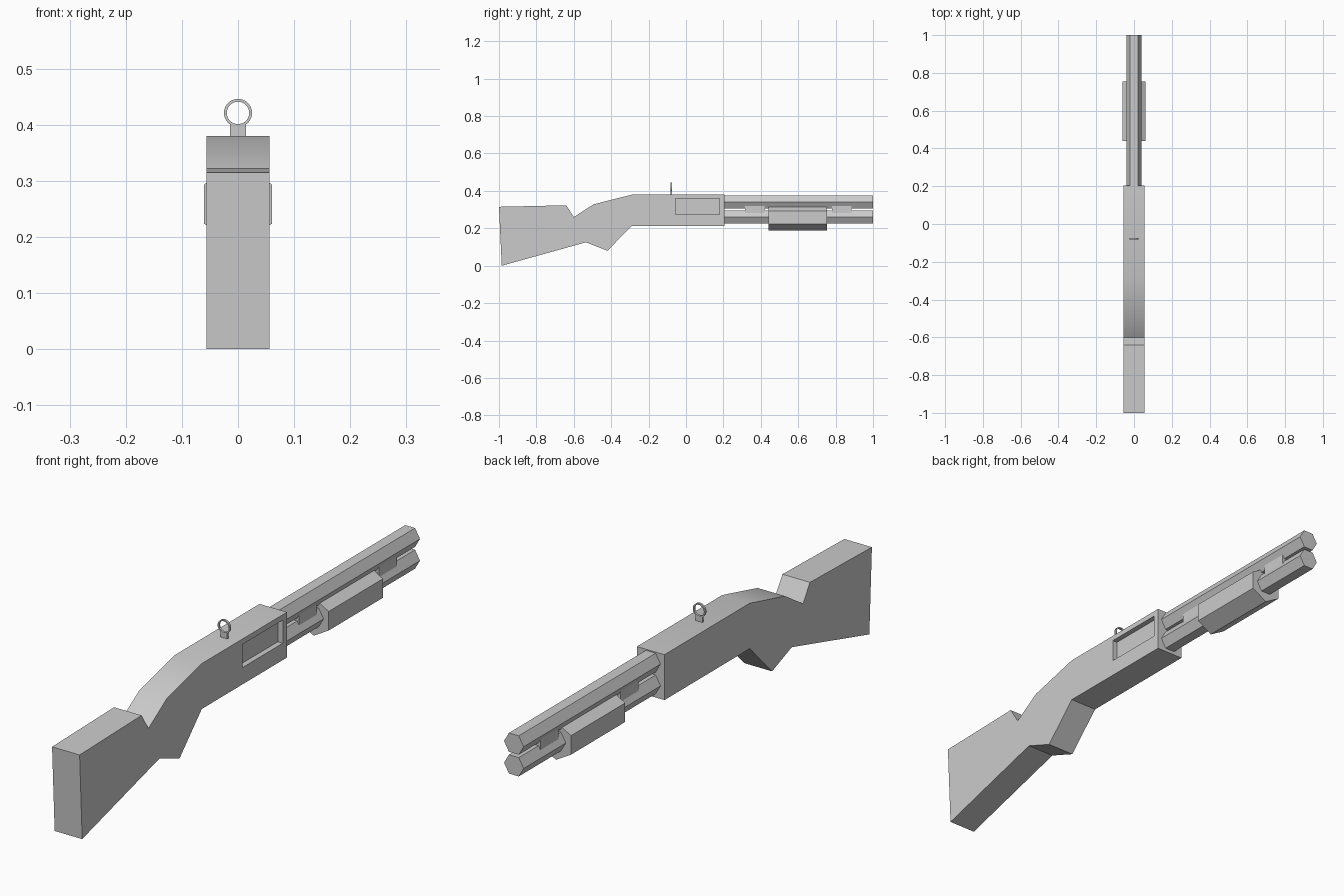
import bpy, bmesh, math

if "Cube" in bpy.data.objects:
    bpy.data.objects.remove(bpy.data.objects["Cube"])


def finish(name, bm):
    bmesh.ops.recalc_face_normals(bm, faces=bm.faces)
    mesh = bpy.data.meshes.new(name)
    bm.to_mesh(mesh)
    bm.free()
    obj = bpy.data.objects.new(name, mesh)
    bpy.context.collection.objects.link(obj)
    return obj


def extrude_profile(name, points, offset):
    """Fill a closed 3D outline and extrude it by offset."""
    bm = bmesh.new()
    face = bm.faces.new([bm.verts.new(p) for p in points])
    res = bmesh.ops.extrude_face_region(bm, geom=[face], use_keep_orig=True)
    verts = [g for g in res["geom"] if isinstance(g, bmesh.types.BMVert)]
    bmesh.ops.translate(bm, verts=verts, vec=offset)
    return finish(name, bm)


def box(name, x, y, z):
    pts = [(x[0], y[0], z[0]), (x[1], y[0], z[0]), (x[1], y[0], z[1]), (x[0], y[0], z[1])]
    return extrude_profile(name, pts, (0, y[1] - y[0], 0))


def hex_rod(name, radius, z, y0, y1, turn=0.0):
    pts = [(radius * math.cos(turn + i * math.pi / 3), y0,
            z + radius * math.sin(turn + i * math.pi / 3)) for i in range(6)]
    return extrude_profile(name, pts, (0, y1 - y0, 0))


# Stock and receiver in one side profile
W = 0.056
profile = [(-1.0, 0.315), (-0.64, 0.323), (-0.60, 0.26), (-0.495, 0.328),
           (-0.29, 0.38), (0.205, 0.38), (0.205, 0.213), (-0.29, 0.213),
           (-0.42, 0.08), (-0.535, 0.125), (-0.985, 0.0)]
body = extrude_profile("stock_and_receiver", [(-W, y, z) for y, z in profile], (2 * W, 0, 0))

# Ejection port recessed into the right side
cutter = box("port_cutter", (W - 0.02, W + 0.05), (-0.055, 0.18), (0.275, 0.36))
cutter.hide_render = True
mod = body.modifiers.new("port", 'BOOLEAN')
mod.operation = 'DIFFERENCE'
mod.solver = 'EXACT'
mod.object = cutter
bpy.context.view_layer.objects.active = body
body.select_set(True)
bpy.ops.object.modifier_apply(modifier="port")
bpy.data.objects.remove(cutter)
bpy.ops.object.select_all(action='DESELECT')
body.select_set(True)
bpy.ops.object.shade_smooth_by_angle(angle=math.radians(30))

# Barrel, magazine tube and sliding forend
hex_rod("barrel", 0.04, 0.341, 0.2, 1.0)
hex_rod("magazine_tube", 0.04, 0.261, 0.2, 1.0)
hex_rod("forend", 0.07, 0.2585, 0.44, 0.755, math.pi / 6)

# Spacers joining barrel and tube
for name, y0 in (("rear_spacer", 0.315), ("front_spacer", 0.78)):
    box(name, (-0.028, 0.028), (y0, y0 + 0.105), (0.265, 0.335))

# Ring sight on a short post
SY, T, RZ = -0.079, 0.004, 0.421
box("sight_post", (-0.014, 0.014), (SY - T, SY + T), (0.375, 0.4005))
bm = bmesh.new()
N = 32
rings = []
for i in range(N):
    a = 2 * math.pi * i / N
    rings.append([bm.verts.new((r * math.cos(a), SY + d, RZ + r * math.sin(a)))
                  for r, d in ((0.025, -T), (0.025, T), (0.02, T), (0.02, -T))])
for i in range(N):
    a, b = rings[i], rings[(i + 1) % N]
    for j in range(4):
        k = (j + 1) % 4
        bm.faces.new((a[j], a[k], b[k], b[j]))
finish("sight_ring", bm)
